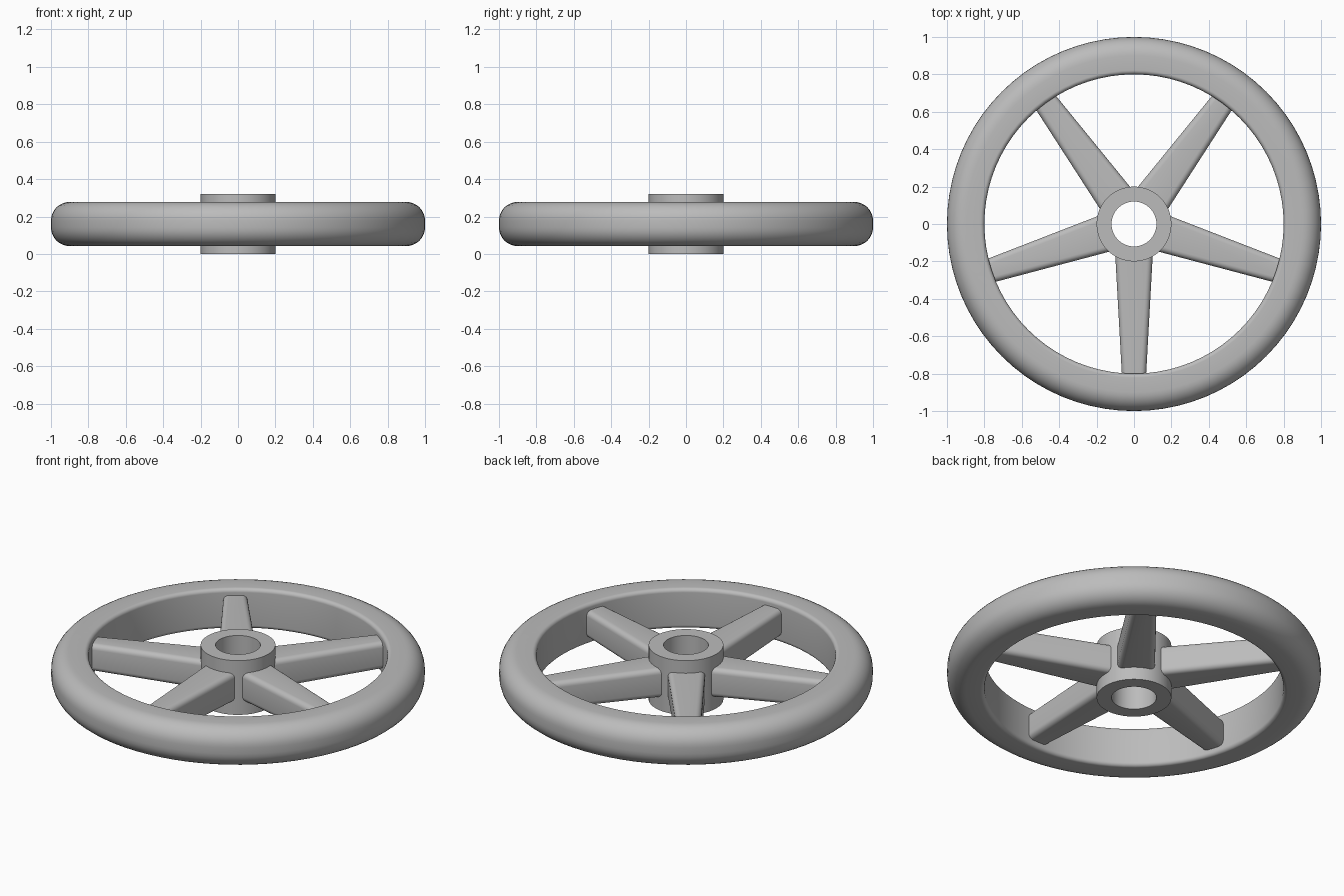
import bpy
import bmesh
from math import radians, sin, cos, pi
from mathutils import Matrix, Vector

cube = bpy.data.objects.get("Cube")
if cube:
    bpy.data.objects.remove(cube, do_unlink=True)

MID = 0.16  # height of the wheel's middle plane

metal = bpy.data.materials.new("plain grey metal")
metal.use_nodes = True
grey = (0.5, 0.5, 0.5, 1)
metal.diffuse_color = grey
metal.node_tree.nodes["Principled BSDF"].inputs["Base Color"].default_value = grey


def finish(name, bm):
    bmesh.ops.recalc_face_normals(bm, faces=bm.faces)
    mesh = bpy.data.meshes.new(name)
    bm.to_mesh(mesh)
    bm.free()
    mesh.materials.append(metal)
    obj = bpy.data.objects.new(name, mesh)
    bpy.context.collection.objects.link(obj)
    bpy.ops.object.select_all(action='DESELECT')
    obj.select_set(True)
    bpy.context.view_layer.objects.active = obj
    bpy.ops.object.shade_smooth_by_angle(angle=radians(35))
    return obj


def rounded_section(x0, x1, half, r0, r1, steps):
    """Closed section in the xz plane, fillet r0 on the x0 side and r1 on the x1 side."""
    corners = [(x1 - r1, half - r1, r1, 0), (x0 + r0, half - r0, r0, 1),
               (x0 + r0, r0 - half, r0, 2), (x1 - r1, r1 - half, r1, 3)]
    points = []
    for cx, cz, r, quarter in corners:
        for i in range(steps + 1 if r else 1):
            a = (quarter + i / steps) * pi / 2
            points.append(Vector((cx + r * cos(a), 0, MID + cz + r * sin(a))))
    return points


def revolve(name, section, segments):
    """Turn a closed section around the z axis."""
    bm = bmesh.new()
    rings = []
    for s in range(segments):
        turn = Matrix.Rotation(2 * pi * s / segments, 3, 'Z')
        rings.append([bm.verts.new(turn @ p) for p in section])
    n = len(section)
    for s in range(segments):
        a, b = rings[s], rings[(s + 1) % segments]
        for i in range(n):
            j = (i + 1) % n
            bm.faces.new((a[i], b[i], b[j], a[j]))
    return finish(name, bm)


def spoke(name, angle):
    """Tapered bar along x with four rounded long edges, turned into place."""
    bm = bmesh.new()
    ends = []
    for x, width, half in ((0.17, 0.1, 0.086), (0.82, 0.064, 0.08)):
        outline = rounded_section(-width, width, half, 0.03, 0.03, 5)
        ends.append([bm.verts.new((x, p.x, p.z)) for p in outline])
    a, b = ends
    for i in range(len(a)):
        j = (i + 1) % len(a)
        bm.faces.new((a[i], a[j], b[j], b[i]))
    for end in ends:
        bm.faces.new(end)
    bm.transform(Matrix.Rotation(angle, 4, 'Z'))
    return finish(name, bm)


# Rim: full outer rounding, slim rounding on the inner edges
revolve("rim", rounded_section(0.8, 1.0, 0.118, 0.022, 0.1, 8), 80)

# Hub: sharp-edged sleeve with an open bore
revolve("hub", rounded_section(0.12, 0.2, MID, 0, 0, 1), 64)

# Five spokes, the first pointing to the front
for k in range(5):
    spoke(f"spoke_{k + 1}", radians(72 * k - 90))
